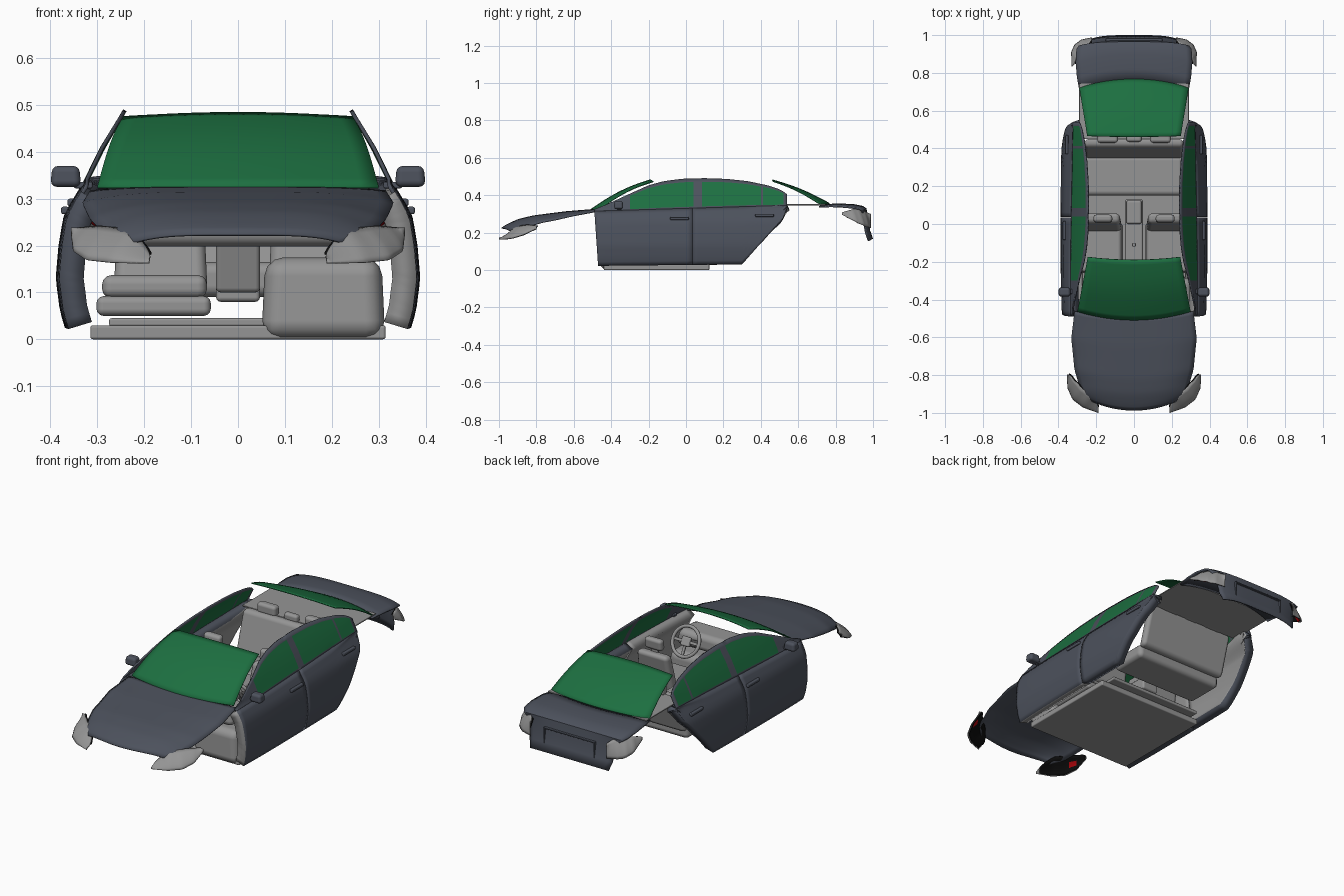
import bpy, bmesh, math
from mathutils import Vector, Matrix

if "Cube" in bpy.data.objects:
    bpy.data.objects.remove(bpy.data.objects["Cube"])


def material(name, rgb):
    m = bpy.data.materials.new(name)
    m.diffuse_color = (*rgb, 1)
    m.use_nodes = True
    m.node_tree.nodes["Principled BSDF"].inputs["Base Color"].default_value = m.diffuse_color
    return m


SLATE = material("slate paint", (0.073, 0.083, 0.108))
GREEN = material("green glass", (0.012, 0.16, 0.052))
GREY = material("interior grey", (0.30, 0.30, 0.30))
BLACK = material("black housing", (0.004, 0.004, 0.004))
RED = material("red lamp", (0.5, 0.002, 0.004))


def table(pts, t):
    """Piecewise linear lookup; each point is (t, value)."""
    for (a, va), (b, vb) in zip(pts, pts[1:]):
        if t <= b:
            return va + (vb - va) * max(0, (t - a) / (b - a))
    return pts[-1][1]


def steps(a, b, n):
    return [a + (b - a) * i / n for i in range(n + 1)]


def finish(name, bm, mats, smooth=True, angle=40):
    me = bpy.data.meshes.new(name)
    bm.to_mesh(me)
    bm.free()
    for m in mats:
        me.materials.append(m)
    for p in me.polygons:
        p.use_smooth = smooth
    if angle:
        me.set_sharp_from_angle(angle=math.radians(angle))
    ob = bpy.data.objects.new(name, me)
    bpy.context.collection.objects.link(ob)
    return ob


def sheet(name, fn, us, vs, mats, out, thick=0.0, rule=None, inner=0, rim=0):
    """Curved panel fn(u, v), facing the direction out, optionally thickened inward."""
    bm = bmesh.new()
    g = [[bm.verts.new(fn(u, v)) for v in vs] for u in us]
    for i in range(len(us) - 1):
        for j in range(len(vs) - 1):
            f = bm.faces.new((g[i][j], g[i + 1][j], g[i + 1][j + 1], g[i][j + 1]))
            if rule:
                f.material_index = rule((us[i] + us[i + 1]) / 2, (vs[j] + vs[j + 1]) / 2)
    bm.normal_update()
    total = sum((f.normal * f.calc_area() for f in bm.faces), Vector())
    if total.dot(Vector(out)) < 0:
        bmesh.ops.reverse_faces(bm, faces=bm.faces[:])
    ob = finish(name, bm, mats)
    if thick:
        s = ob.modifiers.new("thickness", 'SOLIDIFY')
        s.thickness, s.offset = thick, -1
        s.material_offset, s.material_offset_rim = inner, rim
    return ob


def box(name, xs, ys, zs, mat, bevel=0.01, lean=0.0, taper=0.0):
    bm = bmesh.new()
    bmesh.ops.create_cube(bm, size=1)
    c = [(r[0] + r[1]) / 2 for r in (xs, ys, zs)]
    d = [r[1] - r[0] for r in (xs, ys, zs)]
    for v in bm.verts:
        k = 1 - taper * (v.co.z + 0.5)
        h = (v.co.z + 0.5) * d[2]
        v.co = (c[0] + v.co.x * d[0] * k, c[1] + v.co.y * d[1] * k + lean * h, c[2] + v.co.z * d[2])
    ob = finish(name, bm, [mat], angle=None)
    b = ob.modifiers.new("bevel", 'BEVEL')
    b.width, b.segments, b.harden_normals = bevel, 3, True
    return ob


# hood
HW = [(0, .23), (.1, .28), (.35, .315), (.7, .332), (1, .315)]
HZ = [(0, .225), (.05, .242), (.18, .272), (.35, .292), (.7, .314), (1, .326)]
HDROP = [(0, .02), (.2, .04), (.5, .032), (1, .008)]


def hood(u, v):
    y = (-.988 + .05 * u * u) * (1 - v) + (-.497 + .035 * u * u) * v
    return (u * table(HW, v), y, table(HZ, v) - table(HDROP, v) * abs(u) ** 4)


sheet("hood", hood, steps(-1, 1, 24), steps(0, 1, 24), [SLATE], (0, 0, 1), .005)


# windshield and rear window
def windshield(u, v):
    y = (-.51 + .045 * u * u) * (1 - v) + (-.19 + .015 * u * u) * v
    return (u * (.30 - .055 * v), y, .326 + .159 * v + .018 * math.sin(math.pi * v) - .01 * u * u * v)


def rear_window(u, v):
    y = (.462 + .005 * u * u) * (1 - v) + (.768 - .045 * u * u) * v
    return (u * (.248 + .042 * v), y, .484 - .126 * v + .012 * math.sin(math.pi * v) - .008 * u * u)


sheet("windshield", windshield, steps(-1, 1, 16), steps(0, 1, 12), [GREEN], (0, 0, 1), .005)
sheet("rear_window", rear_window, steps(-1, 1, 16), steps(0, 1, 12), [GREEN], (0, 0, 1), .005)

# trunk lid: y, z and half width along the profile
LID = [(.755, .353, .29), (.82, .356, .302), (.90, .352, .309), (.945, .343, .305), (.965, .33, .292),
       (.968, .31, .265), (.976, .26, .248), (.985, .21, .243), (1.0, .168, .23)]


def trunk(u, v):
    y, z, w = LID[v]
    bow = .045 * u * u if v < 3 else .02 * u ** 4
    return (u * w, y - bow, z - .012 * u ** 4)


sheet("trunk_lid", trunk, steps(-1, 1, 20), list(range(len(LID))), [SLATE], (0, 1, 1), .008)
for n, (xs, zs) in enumerate([((-.15, .15), (.282, .288)), ((-.12, .12), (.2, .205)),
                              ((-.15, -.144), (.2, .288)), ((.144, .15), (.2, .288))]):
    box("plate_recess_edge_%d" % n, xs, (.968, .984), zs, SLATE, .002)

# sides: cross-section of the flank and the outline of the doors
FLANK = [(.02, .368), (.06, .38), (.13, .389), (.2, .383), (.26, .373), (.29, .358),
         (.325, .336), (.41, .294), (.49, .245)]
ROOF = [(-.49, .325), (-.42, .353), (-.3, .408), (-.2, .453), (-.12, .475), (-.02, .488), (.1, .491), (.22, .487),
        (.33, .475), (.44, .452), (.51, .428), (.54, .405)]
SILL = [(-.49, .022), (.30, .03), (.525, .285), (.54, .33)]
KEYS = [-.49, -.30, .04, .085, .40, .413, .52, .54]


def flank_x(y, z):
    return table(FLANK, z) - .008 * (abs(y) / .5) ** 3 * (1 if z < .34 else .3)


def belt(y):
    return .315 + .03 * (y + .49)


def door_panel(s):
    def f(y, v):
        z0 = table(SILL, y)
        z = z0 + (belt(y) - z0) * v
        return (s * flank_x(y, z), y + (.02 * (1 - v) if y < -.48 else 0), z)
    return f


def door_frame(s):
    def f(y, v):
        z = belt(y) + (max(table(ROOF, y), belt(y) + .004) - belt(y)) * v
        return (s * flank_x(y, z), y, z)
    return f


def glazed(y, v):
    inside = any(a < y < b for a, b in ((-.30, .04), (.085, .40), (.413, .52)))
    return 1 if inside and .04 < v < .9 else 0


# headlight: plan curve, top and bottom edge along the lamp
HX = [(0, .19), (.35, .27), (.6, .325), (.8, .352), (1, .356)]
HY = [(0, -1.0), (.35, -.972), (.6, -.93), (.8, -.87), (1, -.80)]
TOP = [(0, .172), (.2, .205), (.4, .236), (.7, .243), (1, .238)]
BOT = [(0, .163), (.35, .164), (.6, .17), (.8, .188), (1, .222)]
# taillight
TX = [(0, .225), (.3, .28), (.55, .315), (.75, .333), (1, .33)]
TY = [(0, .988), (.3, .976), (.55, .95), (.75, .91), (1, .835)]
TBOT = [(0, .225), (.45, .232), (.7, .25), (1, .295)]
TTOP = [(0, .30), (.4, .33), (.7, .326), (1, .308)]


def lamp(s, tabs, dx, dy, inset):
    """Lens that leans back towards the body at its top edge."""
    def f(u, v):
        k = math.sin(math.pi * u) ** .7 * v ** 1.5 if 0 < u < 1 else 0
        x, y, z0, z1 = (table(t, u) for t in tabs)
        y += inset * (1 if dy > 0 else -1)
        return (s * (x - inset - dx * k), y + dy * k, z0 + (z1 - z0) * v)
    return f


for s, side in ((1, "right"), (-1, "left")):
    ys = sorted({y for a, b in zip(KEYS, KEYS[1:]) for y in steps(a, b, max(1, round((b - a) / .025)))})
    rows = [0, .05, .25, .5, .7, .88, 1]
    sheet(side + "_window_frame", door_frame(s), ys, rows, [SLATE, GREEN], (s, 0, 0), .008, glazed)
    low = steps(0, 1, 14)
    sheet(side + "_front_door", door_panel(s), steps(-.49, .035, 18), low, [SLATE, GREY], (s, 0, 0),
          .052, None, 1, 1 if s > 0 else 0)
    sheet(side + "_rear_door", door_panel(s), steps(.036, .30, 10) + steps(.32, .54, 11), low, [SLATE, GREY],
          (s, 0, 0), .052, None, 1, 0)
    # handles and mirror
    for name, y, z in (("front", -.035, .275), ("rear", .42, .292)):
        x = flank_x(y, z)
        box(side + "_%s_handle" % name, sorted((s * (x - .005), s * (x + .012))), (y - .05, y + .05),
            (z - .008, z + .008), SLATE, .005)
    box(side + "_mirror", sorted((s * .335, s * .40)), (-.385, -.335), (.325, .37), SLATE, .014, taper=.1)
    box(side + "_mirror_arm", sorted((s * .31, s * .35)), (-.37, -.345), (.322, .336), SLATE, .004)

    # lamps: grey lens, black lining and a red patch on the hidden side
    head, tail = (HX, HY, BOT, TOP), (TX, TY, TBOT, TTOP)
    sheet(side + "_headlight_lens", lamp(s, head, .05, .06, 0), steps(0, 1, 24), steps(0, 1, 6), [GREY],
          (s, -1, 0), .003)
    sheet(side + "_headlight_housing", lamp(s, head, .05, .06, .006), steps(.08, .98, 20), steps(0, .97, 6),
          [BLACK, RED], (s, -1, 0), .003, lambda u, v: 1 if .68 < u < .8 and .3 < v < .7 else 0)
    sheet(side + "_taillight_lens", lamp(s, tail, .035, -.03, 0), steps(0, 1, 20), steps(0, 1, 6), [GREY],
          (s, 1, 0), .003)
    sheet(side + "_taillight_housing", lamp(s, tail, .035, -.03, .006), steps(.1, .9, 16), steps(0.05, .95, 6),
          [BLACK, RED], (s, 1, 0), .003, lambda u, v: 1 if .4 < u < .75 and .1 < v < .8 else 0)

    # front seat
    a, b = sorted((s * .058, s * .302))
    box(side + "_seat_base", (a, b), (-.26, .0), (.05, .092), GREY, .015)
    box(side + "_seat_cushion", (a + .008, b - .012) if s > 0 else (a + .012, b - .008), (-.255, .0),
        (.088, .137), GREY, .02)
    m = s * .165
    box(side + "_seat_back", (m - .1, m + .1), (-.045, .015), (.1, .32), GREY, .022, lean=.22, taper=.1)
    box(side + "_headrest", (m - .05, m + .05), (.005, .045), (.335, .395), GREY, .016, lean=.1)
    box(side + "_headrest_post", (m - .02, m + .02), (.018, .028), (.30, .34), GREY, .003)
    box(side + "_rear_headrest", (s * .14 - .055, s * .14 + .055), (.43, .475), (.345, .40), GREY, .016)

# rear bench, shelf, floor and driver footwell
box("rear_bench_cushion", (-.26, .26), (.15, .36), (.09, .165), GREY, .025)
box("rear_bench_back", (-.262, .262), (.345, .39), (.14, .355), GREY, .02, lean=.3)
box("rear_centre_headrest", (-.04, .04), (.435, .47), (.345, .385), GREY, .014)
box("rear_shelf", (-.29, .29), (.45, .745), (.346, .352), GREY, .002)
box("floor", (-.315, .315), (-.44, .125), (0, .03), GREY, .006)
box("floor_ridge", (-.275, .275), (-.40, .17), (.028, .045), GREY, .005)
box("footwell", (.05, .314), (-.46, -.28), (0, .175), GREY, .04, taper=.06)

# dashboard and console
box("dashboard", (-.285, .285), (-.46, -.31), (.198, .285), GREY, .03, taper=.06)
box("console", (-.047, .047), (-.30, .13), (.08, .15), GREY, .01)
box("console_front", (-.047, .047), (-.33, -.26), (.10, .215), GREY, .01, lean=-.3)
box("armrest", (-.04, .04), (.0, .125), (.14, .185), GREY, .012)
box("gear_lever", (-.01, .01), (-.12, -.1), (.14, .205), GREY, .006)

# steering wheel: ring, hub, spokes and column on one frame tilted to the driver
bpy.ops.mesh.primitive_torus_add(major_radius=.076, minor_radius=.009, major_segments=32, minor_segments=10)
ring = bpy.context.object
ring.name = "steering_wheel_rim"
ring.data.materials.append(GREY)
for p in ring.data.polygons:
    p.use_smooth = True
parts = [ring, box("steering_hub", (-.026, .026), (-.024, .024), (-.014, .008), GREY, .008),
         box("steering_cross_spoke", (-.074, .074), (-.008, .008), (-.006, .002), GREY, .003),
         box("steering_lower_spoke", (-.008, .008), (-.074, 0), (-.006, .002), GREY, .003),
         box("steering_column", (-.016, .016), (-.016, .016), (-.11, -.01), GREY, .006)]
for ob in parts:
    ob.matrix_world = Matrix.Translation((.165, -.235, .275)) @ Matrix.Rotation(math.radians(-62), 4, 'X') \
        @ Matrix.Rotation(math.pi, 4, 'Z')
